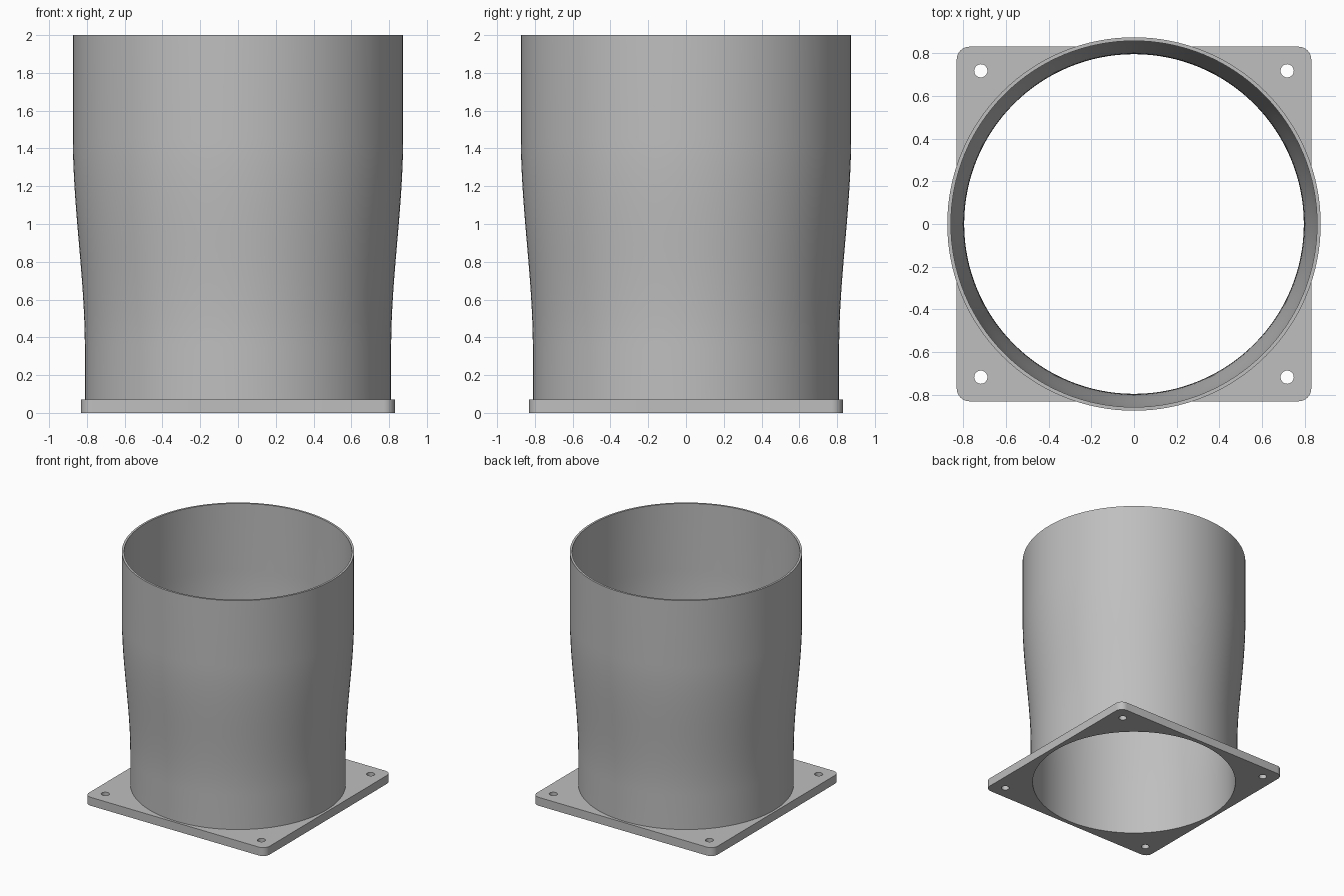
import bpy
import bmesh
from math import cos, sin, pi, radians
from mathutils import Vector

cube = bpy.data.objects.get("Cube")
if cube:
    bpy.data.objects.remove(cube, do_unlink=True)

SEGMENTS = 128
PLATE_HALF, PLATE_TOP, CORNER = 0.83, 0.07, 0.06
HOLE_OFFSET, HOLE_RADIUS = 0.717, 0.031
INNER_LOW, INNER_HIGH = 0.795, 0.857
OUTER_LOW, OUTER_HIGH = 0.811, 0.874
FLARE_START, FLARE_END, HEIGHT = 0.35, 1.45, 2.0

grey = bpy.data.materials.new("plain grey")
grey.use_nodes = True
colour = (0.52, 0.52, 0.52, 1)
grey.diffuse_color = colour
grey.node_tree.nodes["Principled BSDF"].inputs["Base Color"].default_value = colour


def finish(bm, name):
    """Turn a bmesh into a shaded object."""
    bmesh.ops.recalc_face_normals(bm, faces=bm.faces)
    mesh = bpy.data.meshes.new(name)
    bm.to_mesh(mesh)
    bm.free()
    mesh.materials.append(grey)
    obj = bpy.data.objects.new(name, mesh)
    bpy.context.collection.objects.link(obj)
    bpy.ops.object.select_all(action='DESELECT')
    obj.select_set(True)
    bpy.context.view_layer.objects.active = obj
    bpy.ops.object.shade_smooth_by_angle(angle=radians(30))
    return obj


def arc(cx, cy, radius, start, sweep, count):
    return [(cx + radius * cos(start + sweep * i / count),
             cy + radius * sin(start + sweep * i / count)) for i in range(count)]


def add_loop(bm, points):
    verts = [bm.verts.new((x, y, 0)) for x, y in points]
    return [bm.edges.new((v, verts[i - 1])) for i, v in enumerate(verts)]


# Mounting plate: rounded square with a bore and four screw holes
bm = bmesh.new()
signs = [(1, 1), (-1, 1), (-1, -1), (1, -1)]
inset = PLATE_HALF - CORNER
outline = []
for k, (sx, sy) in enumerate(signs):
    corner = arc(sx * inset, sy * inset, CORNER, k * pi / 2, pi / 2, 8)
    end = (k + 1) * pi / 2
    outline += corner + [(sx * inset + CORNER * cos(end), sy * inset + CORNER * sin(end))]
edges = add_loop(bm, outline)
edges += add_loop(bm, arc(0, 0, INNER_LOW, 0, 2 * pi, SEGMENTS))
for sx, sy in signs:
    edges += add_loop(bm, arc(sx * HOLE_OFFSET, sy * HOLE_OFFSET, HOLE_RADIUS, 0, 2 * pi, 24))
bmesh.ops.triangle_fill(bm, edges=edges, use_beauty=True, normal=Vector((0, 0, 1)))
extruded = bmesh.ops.extrude_face_region(bm, geom=bm.faces[:], use_keep_orig=True)
top = [g for g in extruded["geom"] if isinstance(g, bmesh.types.BMVert)]
bmesh.ops.translate(bm, verts=top, vec=(0, 0, PLATE_TOP))
finish(bm, "mounting_plate")

# Flared tube: closed wall profile spun around the z axis
STEPS = 20


def wall(low, high):
    points = [(low, PLATE_TOP)]
    for i in range(STEPS + 1):
        t = i / STEPS
        ease = t * t * (3 - 2 * t)
        points.append((low + (high - low) * ease, FLARE_START + (FLARE_END - FLARE_START) * t))
    return points + [(high, HEIGHT)]


profile = wall(OUTER_LOW, OUTER_HIGH) + wall(INNER_LOW, INNER_HIGH)[::-1]
bm = bmesh.new()
rings = [[bm.verts.new((x, y, z)) for x, y in arc(0, 0, r, 0, 2 * pi, SEGMENTS)]
         for r, z in profile]
for k, ring in enumerate(rings):
    below = rings[k - 1]
    for i in range(SEGMENTS):
        bm.faces.new((below[i - 1], below[i], ring[i], ring[i - 1]))
finish(bm, "flared_tube")
